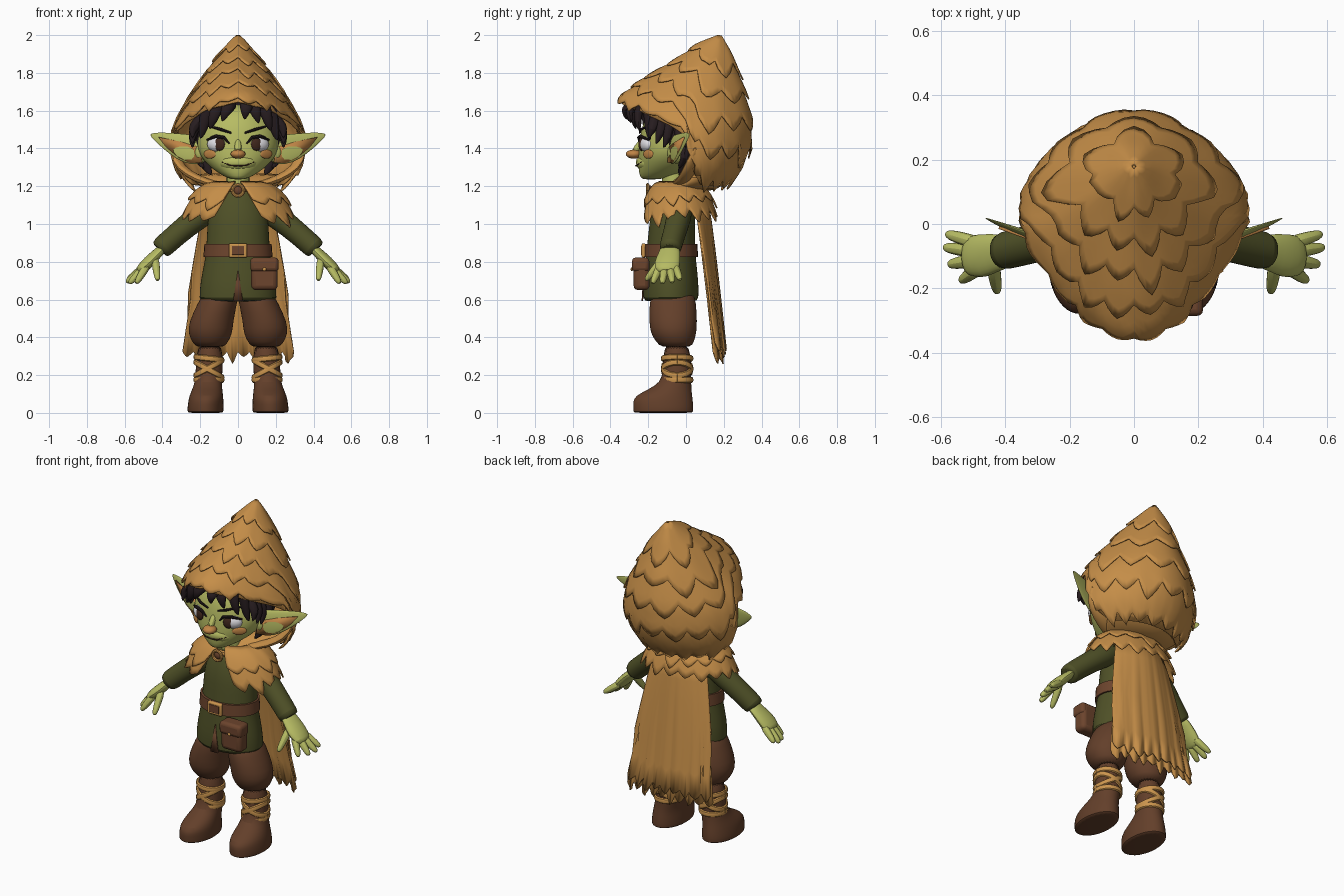
import bpy, math, random
from mathutils import Vector as V

random.seed(4)
cube = bpy.data.objects.get("Cube")
if cube:
    bpy.data.objects.remove(cube)
made = []


def mat(name, *rgb):
    m = bpy.data.materials.new(name)
    m.use_nodes = True
    m.diffuse_color = (*rgb, 1)
    m.node_tree.nodes["Principled BSDF"].inputs["Base Color"].default_value = (*rgb, 1)
    return m


LEAF = mat("leaf tan", .56, .27, .065)
SKIN = mat("green skin", .47, .5, .125)
CLOTH = mat("tunic green", .077, .08, .02)
BROWN = mat("boot brown", .125, .05, .023)
LEATHER = mat("belt leather", .15, .058, .026)
HAIR = mat("dark hair", .02, .012, .014)
WHITE = mat("eye white", .75, .74, .78)
IRIS = mat("eye brown", .05, .02, .012)
BLUSH = mat("orange blush", .52, .23, .06)
GOLD = mat("gold strap", .6, .3, .075)


def add(name, verts, faces, m, mirror=False, subsurf=0, thick=0):
    me = bpy.data.meshes.new(name)
    me.from_pydata([tuple(v) for v in verts], [], faces)
    me.materials.append(m)
    ob = bpy.data.objects.new(name, me)
    bpy.context.collection.objects.link(ob)
    if mirror:
        ob.modifiers.new("mirror", 'MIRROR').use_mirror_merge = False
    if thick:
        s = ob.modifiers.new("thickness", 'SOLIDIFY')
        s.thickness, s.offset = thick, 0
    if subsurf:
        s = ob.modifiers.new("smooth", 'SUBSURF')
        s.levels = s.render_levels = subsurf
    made.append(ob)
    return ob


def skin_rings(name, rings, m, **kw):
    n = len(rings[0])
    faces = [(i*n + j, i*n + (j+1) % n, (i+1)*n + (j+1) % n, (i+1)*n + j)
             for i in range(len(rings)-1) for j in range(n)]
    faces += [tuple(range(n))[::-1], tuple(range((len(rings)-1)*n, len(rings)*n))]
    return add(name, [p for r in rings for p in r], faces, m, **kw)


def loft(name, rows, m, n=24, **kw):
    """Stack of horizontal ellipses: z, centre x, centre y, radius x, radius y."""
    turn = [2*math.pi*j/n for j in range(n)]
    return skin_rings(name, [[V((cx + rx*math.cos(t), cy + ry*math.sin(t), z)) for t in turn]
                             for z, cx, cy, rx, ry in rows], m, **kw)


def tube(name, pts, radii, m, wide=1, up=(0, 0, 1), n=8, **kw):
    pts, rings = [V(p) for p in pts], []
    for i, p in enumerate(pts):
        t = (pts[min(i+1, len(pts)-1)] - pts[max(i-1, 0)]).normalized()
        side = t.cross(V(up)).normalized()
        nor = side.cross(t)
        r = radii[i] if isinstance(radii, (list, tuple)) else radii
        rings.append([p + side*(r*wide*math.cos(2*math.pi*j/n)) + nor*(r*math.sin(2*math.pi*j/n))
                      for j in range(n)])
    return skin_rings(name, rings, m, **kw)


def ball(name, c, r, m, yaw=0, mirror=False):
    n, verts = 16, []
    for i in range(9):
        f = math.pi*(i + .02)/8.04
        for j in range(n):
            t = 2*math.pi*j/n
            x, y = r[0]*math.sin(f)*math.cos(t), r[1]*math.sin(f)*math.sin(t)
            verts.append((c[0] + x*math.cos(yaw) - y*math.sin(yaw),
                          c[1] + x*math.sin(yaw) + y*math.cos(yaw), c[2] - r[2]*math.cos(f)))
    return skin_rings(name, [verts[i*n:i*n+n] for i in range(9)], m, mirror=mirror)


def box(name, c, size, m, bevel=.015):
    x, y, z = (k/2 for k in size)
    ring = [(-x, -y), (x, -y), (x, y), (-x, y)]
    ob = skin_rings(name, [[V((a, b, h)) + V(c) for a, b in ring] for h in (-z, z)], m)
    b = ob.modifiers.new("bevel", 'BEVEL')
    b.width, b.segments = bevel, 3


def table(rows, x):
    for (a, p), (b, q) in zip(rows, rows[1:]):
        if x <= b:
            return p + (q - p)*max(0, (x - a)/(b - a))
    return rows[-1][1]


def leaf_layer(name, surf, s0, s1, teeth, jag, lift, centre, closed=False):
    """Strip of a surface with a ragged, pointed lower edge that lifts outward."""
    sub, rows = 6, 6
    cols = teeth*sub
    lengths = [random.uniform(.35, 1) for _ in range(teeth)]
    count = cols if closed else cols + 1
    verts = []
    for c in range(count):
        u, f = c/cols, (c % sub)/sub
        end = s1 + jag*lengths[(c//sub) % teeth]*(1 - abs(2*f - 1)**1.3)
        for r in range(rows + 1):
            k = r/rows
            s, e = s0 + (end - s0)*k, .004
            p = surf(u, s)
            nor = (surf(u + e, s) - surf(u - e, s)).cross(surf(u, s + e) - surf(u, s - e)).normalized()
            if nor.dot(p - V(centre)) < 0:
                nor = -nor
            verts.append(p + nor*(lift + .005*math.sin(math.pi*f))*k)
    w = rows + 1
    faces = []
    for c in range(cols):
        a, b = c*w, (c + 1) % count*w
        faces += [(a + r, a + r + 1, b + r + 1, b + r) for r in range(rows)]
    return add(name, verts, faces, LEAF, thick=.008)


# Pointed hood, open at the face
WIDTH = [(1.15, .16), (1.2, .24), (1.3, .315), (1.4, .335), (1.5, .325), (1.6, .28),
         (1.7, .215), (1.8, .15), (1.9, .075), (1.97, .03), (2, .004)]
FRONT = [(1.2, -.12), (1.45, -.3), (1.6, -.35), (1.67, -.33), (1.75, -.22), (1.85, -.05), (1.95, .09), (2, .176)]
BACK = [(1.15, .16), (1.3, .28), (1.4, .325), (1.55, .33), (1.7, .295), (1.8, .26), (1.9, .23), (2, .184)]
MID = [(1.2, .03), (1.6, .04), (1.8, .1), (2, .18)]
RIM = [(0, 1.645), (40, 1.6), (70, 1.52), (83, 1.47), (92, 1.27), (105, 1.21), (180, 1.2)]


def hood(u, s):
    a = 2*math.pi*u
    d = abs((math.degrees(a) + 180) % 360 - 180)
    z = 2 - (2 - table(RIM, d))*max(0, s)
    mid = table(MID, z)
    reach = mid - table(FRONT, z) if math.cos(a) > 0 else table(BACK, z) - mid
    pinch = 1 - .05*math.sin(2*a)**2
    return V((table(WIDTH, z)*math.sin(a)*pinch, mid - math.cos(a)*reach*pinch, z))


HEART = (0, .05, 1.5)
leaf_layer("hood_lining", hood, .01, 1, 20, 0, 0, HEART, True)
for k, (s0, s1, teeth) in enumerate([(.005, .19, 7), (.13, .38, 9), (.3, .55, 12), (.48, .74, 15), (.67, .95, 18)]):
    leaf_layer(f"hood_leaves_{k+1}", hood, s0, s1, teeth, .13 if k < 4 else .09, .022, HEART, True)
tube("hood_side_rim", [(.335, .06, 1.42), (.33, .03, 1.33), (.27, .01, 1.265), (.16, -.03, 1.215), (.03, -.09, 1.195)],
     [.015, .022, .024, .022, .012], LEAF, wide=1.8, mirror=True, subsurf=1)
loft("hood_base", [(1.17, 0, .0, .13, .14), (1.2, 0, .04, .21, .15), (1.25, 0, .1, .26, .15), (1.27, 0, .12, .24, .12)],
     LEAF, subsurf=1)


# Shoulder mantle and cape
def mantle(u, s):
    gap = 6 + 26*s
    a = math.radians(gap + (360 - 2*gap)*u)
    k = max(s, .001)**.48
    front = max(0, math.cos(a))
    return V(((.09 + .195*k)*math.sin(a), -.045 - (.08 + .115*k)*math.cos(a),
              1.225 - (.2 + .05*front)*max(s, 0)**1.2))


def cape(u, s):
    x, k = 2*u - 1, max(s, 0)**.8
    w = (.165 + .12*k)*(1 + .07*((s*8) % 1))
    return V((x*w, .11 + .08*k - .07*x*x*(1 - .4*s) + .004*math.sin(x*17)*s, 1.15 - .87*s))


for k, (s0, s1) in enumerate([(.02, .8), (.02, .48)]):
    leaf_layer(f"mantle_leaves_{k+1}", mantle, s0, s1, 15 - 2*k, .3, .012 + .01*k, (0, -.04, 1))
for k, (s1, teeth) in enumerate([(.95, 10), (.9, 9)]):
    leaf_layer(f"cape_layer_{k+1}", cape, 0, s1, teeth, .075, .004 + .016*k, (0, -.5, .8))

# Clasp
tube("clasp_ring", [(.03*math.cos(t*math.pi/8), -.203, 1.178 + .03*math.sin(t*math.pi/8)) for t in range(17)],
     .009, GOLD, up=(0, 1, 0))
ball("clasp_stone", (0, -.19, 1.178), (.026, .018, .026), LEATHER)
tube("clasp_cord", [(-.1, -.12, 1.2), (-.03, -.17, 1.185), (.03, -.17, 1.185), (.1, -.12, 1.2)], .018, LEAF)

# Head and face
loft("head", [(1.235, 0, -.19, .03, .04), (1.25, 0, -.155, .075, .09), (1.3, 0, -.1, .15, .155), (1.36, 0, -.085, .205, .17),
              (1.42, 0, -.08, .22, .17), (1.5, 0, -.075, .21, .165), (1.58, 0, -.06, .17, .15), (1.64, 0, -.04, .09, .09)],
     SKIN, subsurf=1)
loft("neck", [(1.1, 0, -.06, .06, .06), (1.3, 0, -.07, .06, .06)], SKIN)
ball("muzzle", (0, -.2, 1.325), (.105, .066, .05), SKIN)
tube("nose_bridge", [(0, -.22, 1.46), (0, -.245, 1.42), (0, -.275, 1.378)], [.012, .02, .022], SKIN, subsurf=1)
ball("nose", (0, -.277, 1.37), (.04, .042, .024), BLUSH)
ball("cheeks", (.15, -.2, 1.37), (.042, .008, .024), BLUSH, .7, True)
ball("eyes", (.112, -.208, 1.422), (.055, .034, .041), WHITE, .44, True)
ball("irises", (.098, -.236, 1.422), (.03, .014, .035), IRIS, .32, True)
tube("eyelids", [(.045, -.245, 1.425), (.075, -.25, 1.458), (.12, -.24, 1.465), (.165, -.195, 1.445)],
     [.004, .009, .01, .005], HAIR, mirror=True)
tube("eyebrows", [(.035, -.245, 1.482), (.09, -.24, 1.5), (.165, -.195, 1.522)], [.005, .008, .004], HAIR, mirror=True)
tube("mouth", [(0, -.266, 1.308), (.04, -.262, 1.31), (.085, -.235, 1.328)], .0035, IRIS, mirror=True)

# Long pointed ears with coloured inner faces
tube("ears", [(.17, -.085, 1.38), (.23, -.07, 1.39), (.3, -.045, 1.408), (.38, -.015, 1.441), (.43, .005, 1.462),
              (.465, .02, 1.474)], [.012, .016, .0145, .009, .005, .001], SKIN, 5.2, (0, 1, 0), 12, mirror=True, subsurf=1)
INNER = [(.2, 1.405), (.3, 1.435), (.42, 1.46), (.38, 1.408), (.31, 1.348), (.25, 1.322), (.19, 1.325)]
add("ear_insides", [(x, -.09 + .36*(x - .2), z) for x, z in INNER], [tuple(range(len(INNER)))], BLUSH, True, 0, .009)
ball("ear_roots", (.2, -.05, 1.38), (.04, .05, .06), SKIN, 0, True)

# Hair cap and locks
ball("hair_cap", (0, -.02, 1.47), (.245, .185, .18), HAIR)
for k, (x0, x1, z1, y1) in enumerate([(-.03, -.085, 1.54, -.3), (-.09, -.15, 1.5, -.265), (-.14, -.2, 1.45, -.2),
                                      (.05, .035, 1.55, -.315), (.07, .11, 1.53, -.29), (.12, .175, 1.49, -.245),
                                      (.15, .21, 1.44, -.19)]):
    tube(f"fringe_lock_{k+1}", [(x0, -.2, 1.65), (x0*.6 + x1*.4, y1 - .01, 1.62), ((x0 + 3*x1)/4, y1 - .01, z1 + .045),
                               (x1, y1, z1)], [.032, .03, .022, .003], HAIR, 1.3, (0, 1, 0), subsurf=1)
for k, (y, z) in enumerate([(-.18, 1.45), (-.14, 1.42), (-.1, 1.4), (-.04, 1.36)]):
    tube(f"temple_locks_{k+1}", [(.17, y + .02, 1.59), (.22, y + .01, 1.53), (.245, y, z + .05), (.24, y - .02, z)],
         [.03, .034, .026, .003], HAIR, 1, (0, 1, 0), mirror=True, subsurf=1)
for k, (x, z) in enumerate([(.2, 1.29), (.16, 1.255)]):
    tube(f"nape_locks_{k+1}", [(.2, 0, 1.42), (x + .015, -.01, z + .06), (x - .02, -.04, z)], [.04, .034, .003],
         HAIR, 1.2, (0, 1, 0), mirror=True, subsurf=1)

# Tunic, belt and pouch
loft("tunic", [(.59, 0, -.08, .19, .13), (.595, 0, -.08, .21, .15), (.7, 0, -.08, .2, .147), (.8, 0, -.08, .178, .135),
               (.86, 0, -.08, .17, .13), (.95, 0, -.075, .165, .125), (1.05, 0, -.07, .16, .12), (1.13, 0, -.06, .13, .1),
               (1.2, 0, -.06, .07, .07)], CLOTH, subsurf=1)
add("tunic_slit", [(-.026, -.231, .592), (.026, -.231, .592), (0, -.221, .76)], [(0, 1, 2)], BROWN, thick=.008)
loft("belt", [(.825, 0, -.08, .183, .144), (.895, 0, -.08, .178, .14)], LEATHER, 32)
box("buckle", (0, -.224, .86), (.095, .022, .075), GOLD, .008)
box("buckle_centre", (0, -.234, .86), (.066, .008, .048), LEATHER, .003)
box("pouch", (.14, -.235, .735), (.14, .085, .17), LEATHER, .025)
box("pouch_flap", (.14, -.24, .785), (.15, .092, .075), LEATHER, .02)
ball("pouch_button", (.14, -.287, .76), (.01, .006, .01), GOLD)

# Arms and hands
tube("sleeves", [(.11, -.03, 1.1), (.21, -.035, 1.04), (.33, -.065, .94), (.41, -.085, .868), (.415, -.085, .862)],
     [.07, .068, .06, .062, .05], CLOTH, n=16, mirror=True, subsurf=1)
tube("palms", [(.39, -.085, .88), (.43, -.088, .842), (.47, -.1, .802), (.515, -.1, .757), (.525, -.1, .745)],
     [.026, .027, .033, .03, .02], SKIN, 2.2, n=12, mirror=True, subsurf=1)
for k, (root, tip) in enumerate([((.485, -.06), (.585, -.03, .705)), ((.495, -.085), (.592, -.072, .69)),
                                 ((.495, -.112), (.577, -.126, .685)), ((.475, -.132), (.54, -.178, .685)),
                                 ((.44, -.115), (.425, -.215, .7))]):
    a, b = V((*root, 1.265 - root[0])), V(tip)
    tube(f"fingers_{k+1}", [a, a.lerp(b, .5), a.lerp(b, .9), b], [.026, .022, .018, .007], SKIN, mirror=True, subsurf=1)

# Trousers, boots and straps
loft("trousers", [(.66, .08, -.07, .09, .11), (.58, .11, -.07, .105, .125), (.48, .143, -.068, .118, .128),
                  (.42, .147, -.066, .118, .122), (.375, .147, -.058, .095, .1), (.345, .147, -.052, .075, .08)],
     BROWN, mirror=True, subsurf=1)
loft("boots", [(0, .172, -.12, .088, .152), (.003, .172, -.12, .096, .16), (.03, .172, -.12, .096, .16),
               (.06, .17, -.122, .094, .16), (.09, .168, -.118, .09, .152),
               (.125, .163, -.085, .08, .115), (.16, .157, -.055, .073, .083), (.22, .153, -.045, .07, .074),
               (.38, .148, -.05, .074, .076)], BROWN, mirror=True, subsurf=1)
for k, (z, tilt) in enumerate([(.175, 0), (.228, .04), (.238, -.04), (.288, .008)]):
    tube(f"boot_straps_{k+1}", [(.154 + .073*math.cos(t*math.pi/10), -.047 + .077*math.sin(t*math.pi/10),
                                z + tilt*math.cos(t*math.pi/10)) for t in range(21)], .016, GOLD, .6, mirror=True)

# Smooth shading with sharp creases
bpy.ops.object.select_all(action='DESELECT')
for ob in made:
    ob.select_set(True)
bpy.context.view_layer.objects.active = made[0]
bpy.ops.object.shade_smooth_by_angle(angle=math.radians(40))
